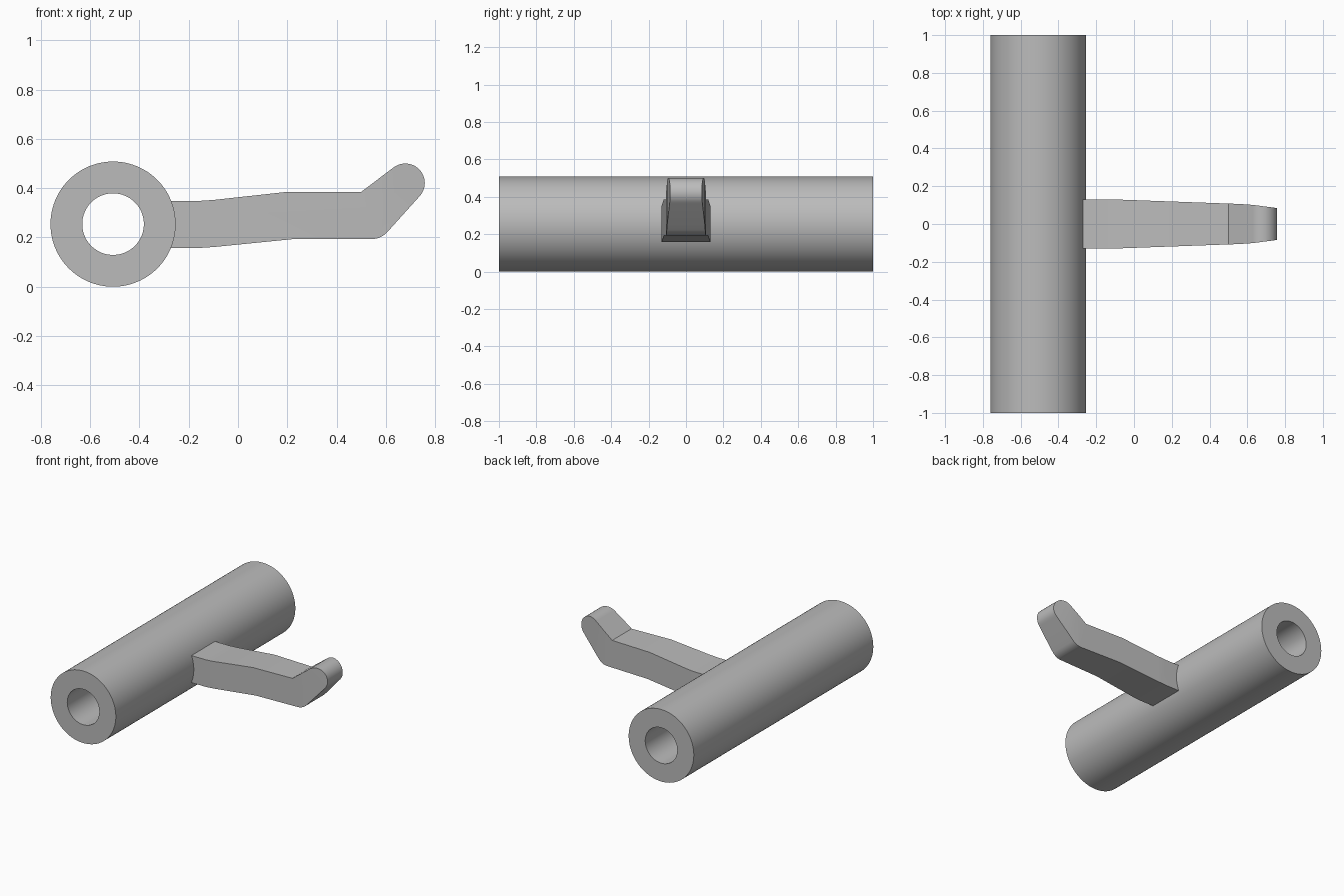
import bpy, bmesh, math
from mathutils import Vector

cube = bpy.data.objects.get("Cube")
if cube:
    bpy.data.objects.remove(cube, do_unlink=True)

grey = bpy.data.materials.new("plain grey")
grey.use_nodes = True
colour = (0.5, 0.5, 0.5, 1)
grey.diffuse_color = colour
grey.node_tree.nodes["Principled BSDF"].inputs["Base Color"].default_value = colour


def finish(bm, name):
    bmesh.ops.recalc_face_normals(bm, faces=bm.faces)
    mesh = bpy.data.meshes.new(name)
    bm.to_mesh(mesh)
    bm.free()
    mesh.materials.append(grey)
    obj = bpy.data.objects.new(name, mesh)
    bpy.context.collection.objects.link(obj)
    bpy.ops.object.select_all(action='DESELECT')
    obj.select_set(True)
    bpy.context.view_layer.objects.active = obj
    bpy.ops.object.shade_smooth_by_angle(angle=math.radians(25))
    return obj


def arc(cx, cz, radius, start, end, steps):
    """Points on an arc in the xz plane, angles in degrees."""
    angles = [math.radians(start + (end - start) * i / steps) for i in range(steps + 1)]
    return [(cx + radius * math.cos(a), cz + radius * math.sin(a)) for a in angles]


# Tube: a rectangular wall section spun about the y axis
tube_x, outer, inner = -0.507, 0.254, 0.125
bm = bmesh.new()
section = [(inner, -1), (outer, -1), (outer, 1), (inner, 1)]
verts = [bm.verts.new((tube_x + r, y, outer)) for r, y in section]
edges = [bm.edges.new((verts[i], verts[(i + 1) % 4])) for i in range(4)]
bmesh.ops.spin(bm, geom=verts + edges, cent=(tube_x, 0, outer), axis=(0, 1, 0),
               angle=math.tau, steps=96, use_merge=True)
bmesh.ops.remove_doubles(bm, verts=bm.verts, dist=0.0001)
finish(bm, "tube")

# Arm: side profile with a rounded heel and a rounded upturned tip
profile = [(-0.3, 0.348), (-0.16, 0.348), (-0.1, 0.352), (0.2, 0.385), (0.5, 0.385)]
profile += arc(0.679, 0.421, 0.079, 126, -43, 20)
profile += arc(0.54, 0.283, 0.09, -43, -90, 8)
profile += [(0.22, 0.193), (-0.1, 0.161), (-0.16, 0.157), (-0.3, 0.157)]

bm = bmesh.new()
front = bm.faces.new([bm.verts.new((x, -1, z)) for x, z in profile])
extruded = bmesh.ops.extrude_face_region(bm, geom=[front])
for v in extruded["geom"]:
    if isinstance(v, bmesh.types.BMVert):
        v.co.y = 1

# Taper the arm: half width changes at these stations along x
stations = [(-0.3, 0.131), (-0.13, 0.131), (0.56, 0.106), (0.63, 0.101), (0.76, 0.084)]
for x, _ in stations[1:-1]:
    bmesh.ops.bisect_plane(bm, geom=bm.verts[:] + bm.edges[:] + bm.faces[:],
                           plane_co=Vector((x, 0, 0)), plane_no=Vector((1, 0, 0)))


def half_width(x):
    for (x0, w0), (x1, w1) in zip(stations, stations[1:]):
        if x <= x1:
            return w0 + (w1 - w0) * (x - x0) / (x1 - x0)
    return stations[-1][1]


for v in bm.verts:
    v.co.y *= half_width(v.co.x)
finish(bm, "arm")
